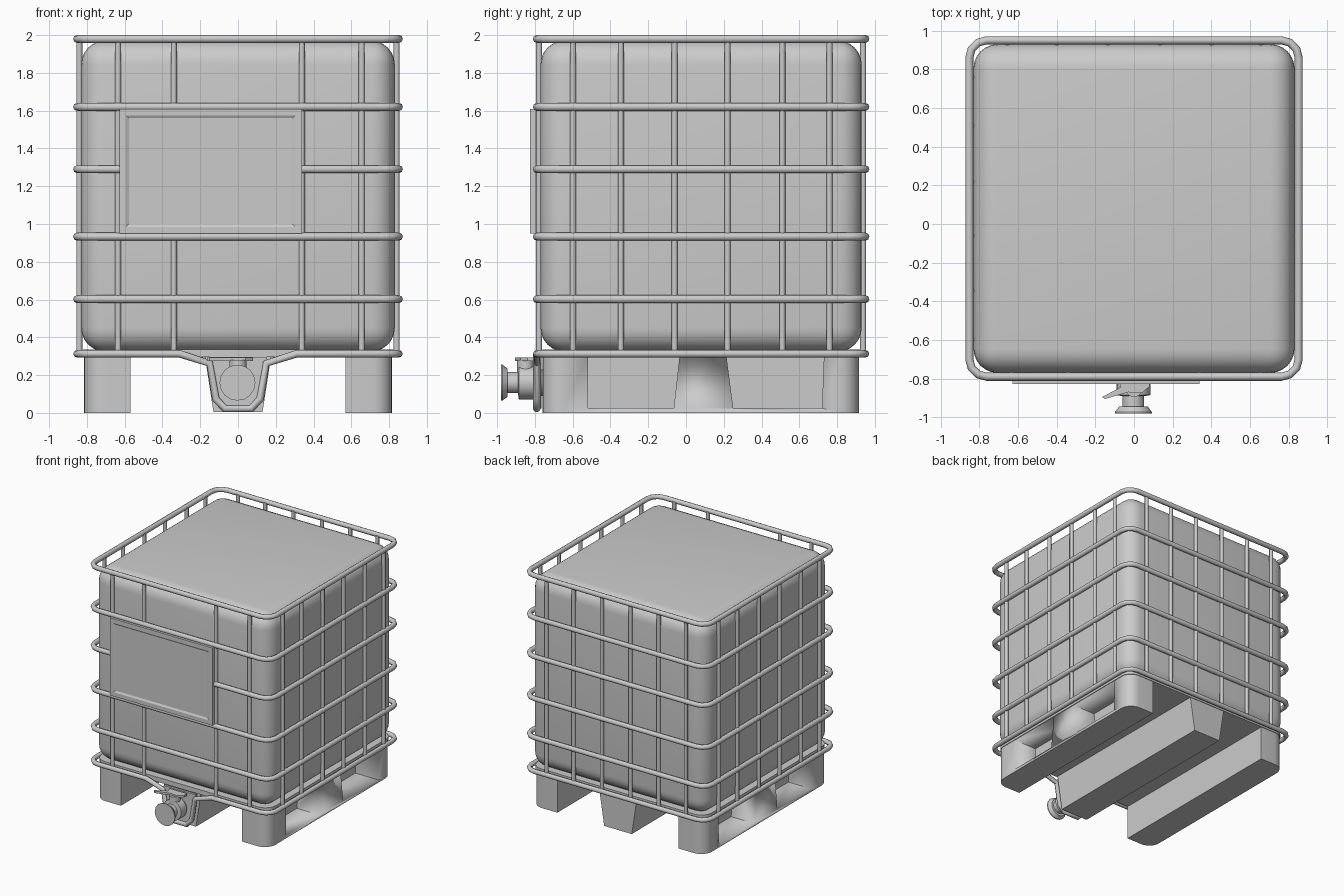
import bpy, bmesh, math

if "Cube" in bpy.data.objects:
    bpy.data.objects.remove(bpy.data.objects["Cube"])

CY = 0.08            # cage centre in y
RX, RY = 0.852, 0.87  # ring centreline half sizes


def make(name, bm, angle=35):
    bmesh.ops.recalc_face_normals(bm, faces=bm.faces)
    me = bpy.data.meshes.new(name)
    bm.to_mesh(me)
    bm.free()
    ob = bpy.data.objects.new(name, me)
    bpy.context.collection.objects.link(ob)
    select(ob)
    bpy.ops.object.shade_smooth_by_angle(angle=math.radians(angle))
    return ob


def select(ob):
    bpy.ops.object.select_all(action='DESELECT')
    ob.select_set(True)
    bpy.context.view_layer.objects.active = ob


def prism(name, pts, axis, a, b):
    """Extrude a 2D outline from a to b along an axis."""
    put = {'x': lambda u, v, w: (w, u, v),
           'y': lambda u, v, w: (u, w, v),
           'z': lambda u, v, w: (u, v, w)}[axis]
    bm = bmesh.new()
    lo = [bm.verts.new(put(u, v, a)) for u, v in pts]
    hi = [bm.verts.new(put(u, v, b)) for u, v in pts]
    n = len(pts)
    bm.faces.new(lo)
    bm.faces.new(hi)
    for i in range(n):
        bm.faces.new((lo[i], lo[(i + 1) % n], hi[(i + 1) % n], hi[i]))
    return make(name, bm)


def arc(cx, cy, r, a0, a1, n):
    return [(cx + r * math.cos(math.radians(a0 + (a1 - a0) * i / n)),
             cy + r * math.sin(math.radians(a0 + (a1 - a0) * i / n))) for i in range(n + 1)]


def rounded_rect(hx, hy, cy, r, n):
    pts = []
    for k, (sx, sy) in enumerate(((1, 1), (-1, 1), (-1, -1), (1, -1))):
        pts += arc(sx * (hx - r), cy + sy * (hy - r), r, 90 * k, 90 * k + 90, n)
    return pts


def tubes(name, paths, radius, cyclic):
    """One mesh of round tubes along polyline paths."""
    cu = bpy.data.curves.new(name, 'CURVE')
    cu.dimensions = '3D'
    cu.bevel_depth = radius
    cu.bevel_resolution = 2
    cu.use_fill_caps = True
    for path in paths:
        sp = cu.splines.new('POLY')
        sp.points.add(len(path) - 1)
        for p, co in zip(sp.points, path):
            p.co = (*co, 1)
        sp.use_cyclic_u = cyclic
    ob = bpy.data.objects.new(name, cu)
    bpy.context.collection.objects.link(ob)
    select(ob)
    bpy.ops.object.convert(target='MESH')
    bpy.ops.object.shade_smooth_by_angle(angle=math.radians(50))
    return ob


def lathe_y(name, profile, x, z, n):
    """Revolve (radius, y) pairs around a line parallel to y."""
    bm = bmesh.new()
    rings = [[bm.verts.new((px, y, pz)) for px, pz in arc(x, z, r, 0, 360 - 360 / n, n - 1)]
             for r, y in profile]
    for A, B in zip(rings, rings[1:]):
        for i in range(n):
            bm.faces.new((A[i], A[(i + 1) % n], B[(i + 1) % n], B[i]))
    bm.faces.new(rings[0])
    bm.faces.new(rings[-1])
    return make(name, bm)


# Tank: box with generously rounded edges
bm = bmesh.new()
bmesh.ops.create_cube(bm, size=1)
for v in bm.verts:
    v.co = (v.co.x * 1.66, v.co.y * 1.70 + CY, v.co.z * 1.645 + 1.1475)
bmesh.ops.bevel(bm, geom=bm.edges[:], offset=0.125, segments=6, profile=0.5, affect='EDGES')
make("tank", bm)

# Cage rings, the lowest one dipping around the valve at the front
outline = rounded_rect(RX, RY, CY, 0.09, 3)
tubes("cage_rings", [[(x, y, z) for x, y in outline] for z in (1.98, 1.62, 1.29, 0.933, 0.602)],
      0.021, True)
yf = CY - RY
half = [(0.31, 0.313), (0.15, 0.262), (0.118, 0.075), (0.07, 0.022)]
dip = [(-x, yf, z) for x, z in half] + [(x, yf, z) for x, z in reversed(half)]
base = [(x, y, 0.313) for x, y in outline]
k = 12   # last corner starts here, so the dip goes just before it
tubes("base_ring", [base[:k] + dip + base[k:]], 0.02, True)

# Upright cage bars
bx, by = 0.84, 0.858
spots = [(s * bx, y) for s in (-1, 1) for y in (-0.598, -0.345, -0.06, 0.22, 0.51, 0.76)]
spots += [(x, CY - by) for x in (-0.635, -0.34, 0.338, 0.655)]
spots += [(x, CY + by) for x in (-0.655, -0.4, -0.135, 0.135, 0.4, 0.655)]
tubes("cage_bars", [[(x, y, 0.313), (x, y, 1.98)] for x, y in spots], 0.016, False)

# Sign panel with a shallow sunken field
bm = bmesh.new()
bmesh.ops.create_cube(bm, size=1)
for v in bm.verts:
    v.co = (v.co.x * 0.965 - 0.145, v.co.y * 0.03 - 0.812, v.co.z * 0.66 + 1.28)
bm.normal_update()
front = [f for f in bm.faces if f.normal.y < -0.9]
bmesh.ops.inset_region(bm, faces=front, thickness=0.05)
bmesh.ops.inset_region(bm, faces=front, thickness=0.02, depth=-0.008)
make("sign_panel", bm, 10)

# Pallet deck
prism("pallet_deck", rounded_rect(0.82, 0.84, CY, 0.1, 5), 'z', 0.295, 0.335)

# Outer pallet runners with fork pockets on the outside, mirrored
y0, y1 = -0.76, 0.915
foot = ([(0.57, y1), (0.57, y0)] + arc(0.715, y0 + 0.1, 0.1, -90, 0, 6)
        + arc(0.715, y1 - 0.1, 0.1, 0, 90, 6))
runner = prism("outer_runner", foot, 'z', 0.0, 0.297)
for a, b, c, d in ((-0.52, -0.065, -0.035, -0.52), (0.25, 0.72, 0.73, 0.215)):
    cutter = prism("pocket_cutter", [(a, 0.025), (b, 0.025), (c, 0.293), (d, 0.293)], 'x', 0.6, 0.9)
    cutter.hide_render = True
    mod = runner.modifiers.new("pocket", 'BOOLEAN')
    mod.operation = 'DIFFERENCE'
    mod.solver = 'EXACT'
    mod.object = cutter
    select(runner)
    bpy.ops.object.modifier_apply(modifier=mod.name)
    bpy.data.objects.remove(cutter)
runner.modifiers.new("mirror", 'MIRROR')

# Middle runner, tapering downward
prism("middle_runner", [(-0.13, 0.005), (0.13, 0.005), (0.175, 0.297), (-0.175, 0.297)],
      'y', -0.75, y1)

# Plate behind the valve
shield = [(-x, z) for x, z in half[1:]] + [(x, z) for x, z in reversed(half[1:])]
prism("valve_plate", [(-0.15, 0.295)] + shield + [(0.15, 0.295)], 'y', -0.785, -0.765)

# Outlet valve: body, neck and flared cap
lathe_y("outlet_valve", [(0.07, -0.76), (0.07, -0.805), (0.088, -0.81), (0.088, -0.885),
                         (0.056, -0.89), (0.056, -0.945), (0.075, -0.945), (0.095, -0.972),
                         (0.095, -0.98), (0.08, -0.98)], -0.003, 0.16, 16)

# Valve stem and lever
prism("valve_stem", arc(0, -0.85, 0.045, 0, 330, 11), 'z', 0.2, 0.28)
prism("valve_lever", [(-0.165, -0.895), (-0.15, -0.905), (-0.03, -0.87), (0.04, -0.875),
                      (0.08, -0.84), (0.08, -0.8), (-0.08, -0.8), (-0.07, -0.845)],
      'z', 0.275, 0.293)
